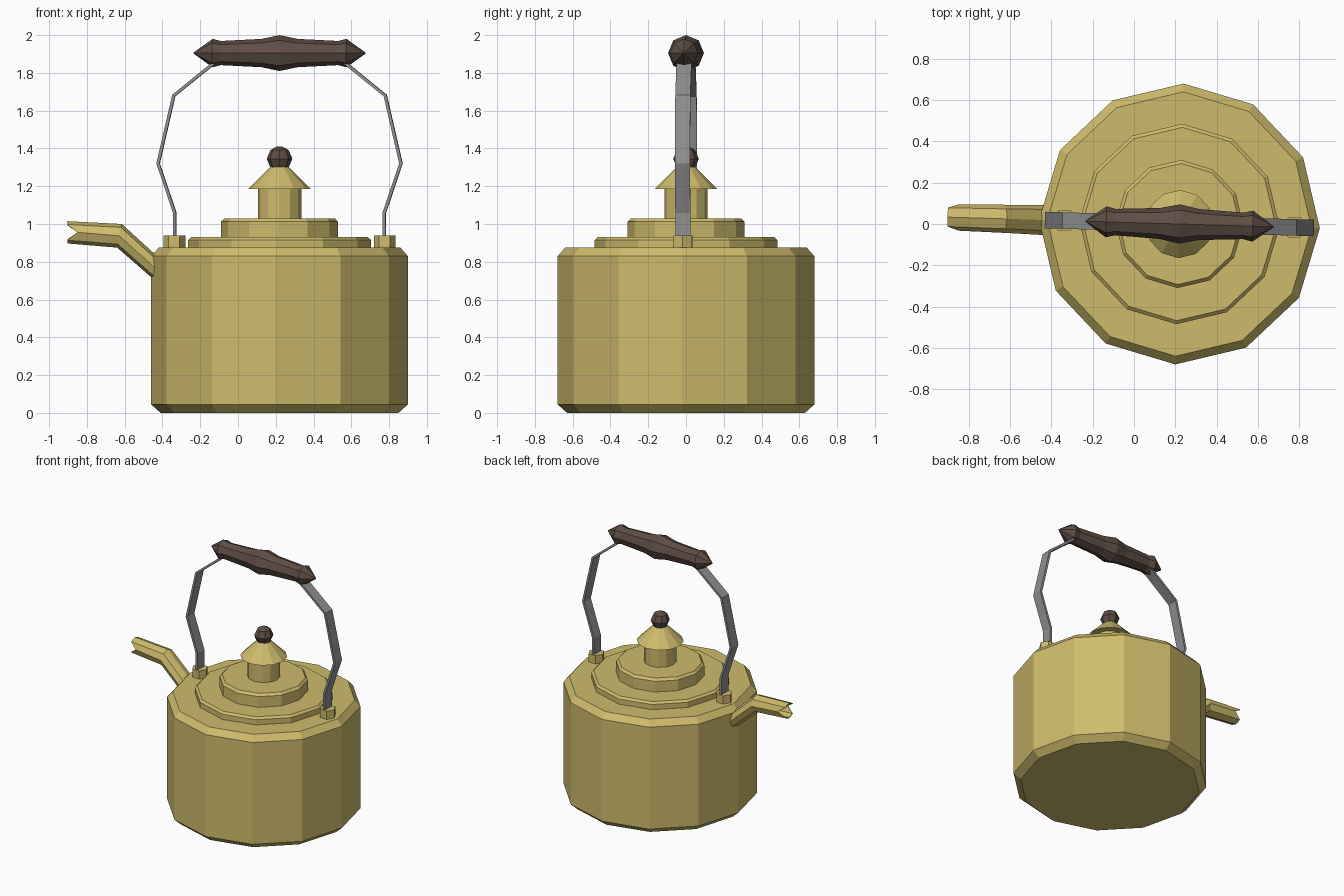
import bpy, bmesh, math
from mathutils import Vector

if "Cube" in bpy.data.objects:
    bpy.data.objects.remove(bpy.data.objects["Cube"])

CENTRE = Vector((0.22, 0, 0))     # kettle axis
TURN = math.radians(-1.7)         # whole kettle is turned slightly


def material(name, rgb):
    m = bpy.data.materials.new(name)
    m.diffuse_color = (*rgb, 1)
    m.use_nodes = True
    m.node_tree.nodes["Principled BSDF"].inputs["Base Color"].default_value = m.diffuse_color
    return m


brass = material("brass", (0.62, 0.50, 0.15))
steel = material("grey steel", (0.28, 0.28, 0.285))
wood = material("dark wood", (0.115, 0.075, 0.058))


def rings_object(name, rings, mat):
    """Skin a list of equal-length vertex rings and cap both ends."""
    bm = bmesh.new()
    vs = [[bm.verts.new(p) for p in r] for r in rings]
    n = len(vs[0])
    for a, b in zip(vs, vs[1:]):
        for i in range(n):
            j = (i + 1) % n
            bm.faces.new((a[i], a[j], b[j], b[i]))
    bm.faces.new(vs[0][::-1])
    bm.faces.new(vs[-1])
    bmesh.ops.remove_doubles(bm, verts=bm.verts, dist=1e-5)
    bmesh.ops.recalc_face_normals(bm, faces=bm.faces)
    me = bpy.data.meshes.new(name)
    bm.to_mesh(me)
    bm.free()
    me.materials.append(mat)
    ob = bpy.data.objects.new(name, me)
    ob.location = CENTRE
    ob.rotation_euler.z = TURN
    bpy.context.collection.objects.link(ob)
    return ob


def lathe(name, profile, mat, sides=12, x=0.0):
    """Turn (radius, z) points about a vertical axis."""
    angles = [2 * math.pi * i / sides for i in range(sides)]
    return rings_object(name, [[(x + r * math.cos(a), r * math.sin(a), z)
                                for a in angles] for r, z in profile], mat)


# Body, lid tiers, neck and cone cap
lathe("body", [(0.63, 0), (0.68, 0.045), (0.68, 0.83), (0.64, 0.875)], brass)
lathe("lid_base", [(0.485, 0.87), (0.485, 0.915), (0.468, 0.93)], brass)
lathe("lid_top", [(0.31, 0.925), (0.31, 1.012), (0.293, 1.03)], brass)
lathe("lid_neck", [(0.115, 1.025), (0.115, 1.19)], brass)
lathe("lid_cone", [(0.165, 1.185), (0.05, 1.30), (0.03, 1.32)], brass)

# Wooden lid knob
lathe("knob", [(0.012 if k in (0, 4) else 0.068 * math.sin(k * math.pi / 4),
                1.345 - 0.066 * math.cos(k * math.pi / 4)) for k in range(5)],
      wood, sides=8)

# Spout: octagonal rings set by top point, bottom point and half width
def spout_ring(top, bottom, half, notch=0.0, scale=1.0):
    t, b = Vector((top[0], 0, top[1])), Vector((bottom[0], 0, bottom[1]))
    mid, up = (t + b) / 2, (t - b) / 2 * scale
    ring = []
    for i in range(8):
        a = i * math.pi / 4
        p = mid + up * math.cos(a) + Vector((0, half * scale * math.sin(a), 0))
        if i in (2, 6):
            p.x += notch          # side corners of the mouth are cut back
        ring.append(p)
    return ring


tip = ((-1.123, 1.015), (-1.123, 0.897), 0.064)
bend = ((-0.835, 1.0), (-0.86, 0.875), 0.068)
root = ((-0.60, 0.785), (-0.63, 0.675), 0.074)
rings_object("spout", [spout_ring(*root), spout_ring(*bend),
                       spout_ring(*tip, notch=0.055),
                       spout_ring(*tip, notch=0.055, scale=0.9),
                       spout_ring(*bend, scale=0.85)], brass)

# Handle lugs and bent straps, one on each side
path = [(0.555, 0.92), (0.555, 1.06), (0.643, 1.32), (0.56, 1.68), (0.35, 1.85),
        (0.30, 1.885)]
for side, label in ((1, "right"), (-1, "left")):
    lathe("lug_" + label, [(0.0577, 0.86), (0.0577, 0.938)], brass, 6, side * 0.557)
    strap = []
    for i, p in enumerate(path):
        a, b = Vector(path[max(i - 1, 0)]), Vector(path[min(i + 1, len(path) - 1)])
        d = (b - a).normalized() * 0.0085
        strap.append([(side * (p[0] + s * d.y), w, p[1] - s * d.x)
                      for s, w in ((-1, -0.04), (1, -0.04), (1, 0.04), (-1, 0.04))])
    rings_object("strap_" + label, strap, steel)

# Turned wooden grip along x
half = [(0.095, 0.075), (0.31, 0.064), (0.355, 0.075), (0.455, 0.003)]
grip = [(-x, r) for x, r in reversed(half)] + [(0, 0.095)] + half
rings_object("grip", [[(x, r * math.sin(i * math.pi / 4),
                        1.905 + r * math.cos(i * math.pi / 4))
                       for i in range(8)] for x, r in grip], wood)
